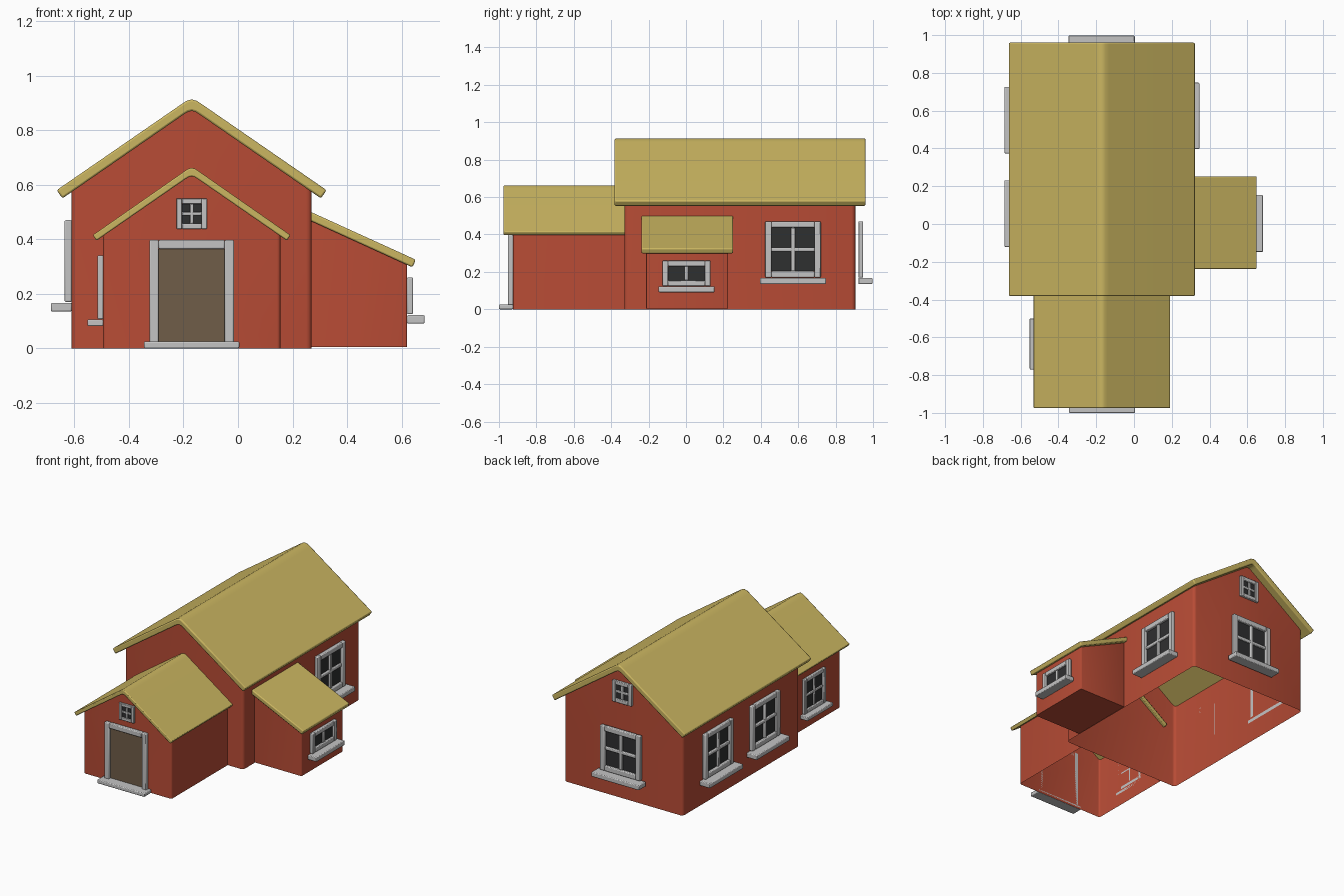
import bpy, bmesh, math
from mathutils import Matrix, Vector

if "Cube" in bpy.data.objects:
    bpy.data.objects.remove(bpy.data.objects["Cube"])


def material(name, rgb):
    m = bpy.data.materials.new(name)
    m.diffuse_color = (*rgb, 1)
    m.use_nodes = True
    m.node_tree.nodes["Principled BSDF"].inputs["Base Color"].default_value = m.diffuse_color
    return m


RED = material("barn_red", (0.48, 0.072, 0.036))
STRAW = material("straw_yellow", (0.60, 0.47, 0.12))
GREY = material("light_grey", (0.55, 0.55, 0.55))
GLASS = material("dark_glass", (0.028, 0.029, 0.03))
WOOD = material("door_brown", (0.16, 0.11, 0.065))


def finish(bm, name, mat, bevel=0.0, matrix=None, normals=True):
    if normals:
        bmesh.ops.recalc_face_normals(bm, faces=bm.faces)
    me = bpy.data.meshes.new(name)
    bm.to_mesh(me)
    bm.free()
    ob = bpy.data.objects.new(name, me)
    bpy.context.collection.objects.link(ob)
    me.materials.append(mat)
    if matrix:
        ob.matrix_world = matrix
    if bevel:
        mod = ob.modifiers.new("bevel", 'BEVEL')
        mod.width, mod.segments, mod.limit_method = bevel, 2, 'ANGLE'
        mod.angle_limit = math.radians(40)
    bpy.ops.object.select_all(action='DESELECT')
    ob.select_set(True)
    bpy.context.view_layer.objects.active = ob
    bpy.ops.object.shade_smooth_by_angle(angle=math.radians(35))
    return ob


def prism(profile, y0, y1):
    """Extrude an x-z outline along y."""
    bm = bmesh.new()
    a = [bm.verts.new((x, y0, z)) for x, z in profile]
    b = [bm.verts.new((x, y1, z)) for x, z in profile]
    n = len(a)
    bm.faces.new(a)
    bm.faces.new(b[::-1])
    for i in range(n):
        j = (i + 1) % n
        bm.faces.new((a[i], b[i], b[j], a[j]))
    bmesh.ops.recalc_face_normals(bm, faces=bm.faces)
    return bm


def walls(name, profile, y0, y1, radius, floor=False, back=True):
    """Prism shell open under the roof, with rounded vertical corners."""
    bm = prism(profile, y0, y1)
    drop = [f for f in bm.faces if f.normal.z > 0.2
            or (f.normal.z < -0.9 and not floor)
            or (f.normal.y > 0.9 and not back)]
    bmesh.ops.delete(bm, geom=drop, context='FACES')
    edges = [e for e in bm.edges if len(e.link_faces) == 2
             and abs(e.verts[0].co.z - e.verts[1].co.z) > 0.1]
    bmesh.ops.bevel(bm, geom=edges, offset=radius, segments=3,
                    profile=0.5, affect='EDGES')
    return finish(bm, name, RED, normals=False)


CX = -0.17


def gable_walls(name, half, eave, apex, *args, **kw):
    walls(name, [(CX - half, 0), (CX + half, 0), (CX + half, eave),
                 (CX, apex), (CX - half, eave)], *args, **kw)


def gable_roof(name, top, under, y0, y1, bevel):
    """top / under: (dx, z) from right eave to ridge, mirrored to the left."""
    def mirrored(pts):
        return [(CX + x, z) for x, z in pts] + [(CX - x, z) for x, z in pts[-2::-1]]
    finish(prism(mirrored(top) + mirrored(under)[::-1], y0, y1), name, STRAW, bevel)


# Main house
gable_walls("main_walls", 0.44, 0.58, 0.882, -0.33, 0.905, 0.02)
gable_roof("main_roof",
           [(0.495, 0.58), (0.038, 0.895), (0.018, 0.908), (0, 0.913)],
           [(0.474, 0.55), (0.03, 0.857), (0.014, 0.867), (0, 0.871)],
           -0.382, 0.96, 0.007)

# Front porch wing
gable_walls("porch_walls", 0.325, 0.418, 0.637, -0.925, -0.33, 0.012, back=False)
gable_roof("porch_roof",
           [(0.363, 0.415), (0.03, 0.647), (0.014, 0.658), (0, 0.662)],
           [(0.349, 0.395), (0.024, 0.620), (0.011, 0.628), (0, 0.631)],
           -0.975, -0.31, 0.005)

# Lean-to on the right side
walls("lean_to_walls", [(0.265, 0.005), (0.62, 0.005), (0.62, 0.315), (0.265, 0.478)],
      -0.213, 0.225, 0.006, floor=True)
finish(prism([(0.25, 0.508), (0.652, 0.325), (0.640, 0.297), (0.25, 0.475)],
             -0.238, 0.252), "lean_to_roof", STRAW, 0.006)


def box(bm, x0, x1, y0, y1, z0, z1):
    m = Matrix.LocRotScale(Vector(((x0 + x1) / 2, (y0 + y1) / 2, (z0 + z1) / 2)), None,
                           Vector((x1 - x0, y1 - y0, z1 - z0)))
    bmesh.ops.create_cube(bm, size=1, matrix=m)


def opening(name, at, turn, w, h, bar, depth, sill=None, bars=(True, True),
            pane=GLASS, bottom=True):
    """Framed opening; local -y points out of the wall, origin at bottom centre.
    sill = (half width, outward reach, bottom z, top z)."""
    m = Matrix.Translation(at) @ Matrix.Rotation(math.radians(turn), 4, 'Z')
    bm = bmesh.new()
    r = w / 2
    for s in (-1, 1):
        box(bm, *sorted((s * r, s * (r - bar))), -depth, 0, 0, h)
    box(bm, bar - r, r - bar, -depth, 0, h - bar, h)
    if bottom:
        box(bm, bar - r, r - bar, -depth, 0, 0, bar)
    t = bar * 0.32
    mid = h / 2
    if bars[0]:
        box(bm, -t, t, -depth * 0.8, 0, bar, h - bar)
    if bars[1]:
        box(bm, bar - r, r - bar, -depth * 0.78, 0, mid - t, mid + t)
    if sill:
        box(bm, -sill[0], sill[0], -sill[1], 0, sill[2], sill[3])
    finish(bm, name + "_frame", GREY, min(0.005, bar * 0.15), m)
    bm = bmesh.new()
    box(bm, bar - r, r - bar, -0.008, -0.001, bar if bottom else 0, h - bar)
    finish(bm, name + "_pane", pane, 0, m)


# Large windows: two left, one right, one back
for name, at, turn in (("left_window_rear", (-0.61, 0.55, 0.17), -90),
                       ("left_window_front", (-0.61, 0.055, 0.17), -90),
                       ("right_window", (0.27, 0.572, 0.17), 90),
                       ("back_window", (-0.172, 0.921, 0.17), 180)):
    opening(name, at, turn, 0.297, 0.30, 0.034, 0.026, (0.176, 0.076, -0.035, -0.003))

# Smaller windows
opening("porch_side_window", (-0.495, -0.635, 0.107), -90, 0.225, 0.234, 0.026, 0.02,
        (0.135, 0.057, -0.025, -0.001))
opening("lean_to_window", (0.62, 0.003, 0.125), 90, 0.258, 0.135, 0.03, 0.022,
        (0.15, 0.064, -0.034, -0.003), bars=(True, False))
opening("porch_gable_window", (CX, -0.925, 0.438), 0, 0.112, 0.112, 0.02, 0.016)
opening("back_gable_window", (CX, 0.905, 0.64), 180, 0.143, 0.143, 0.025, 0.02)

# Front door
opening("front_door", (CX, -0.925, 0.02), 0, 0.31, 0.378, 0.034, 0.027,
        (0.175, 0.075, -0.02, 0.005), bars=(False, False), pane=WOOD, bottom=False)
